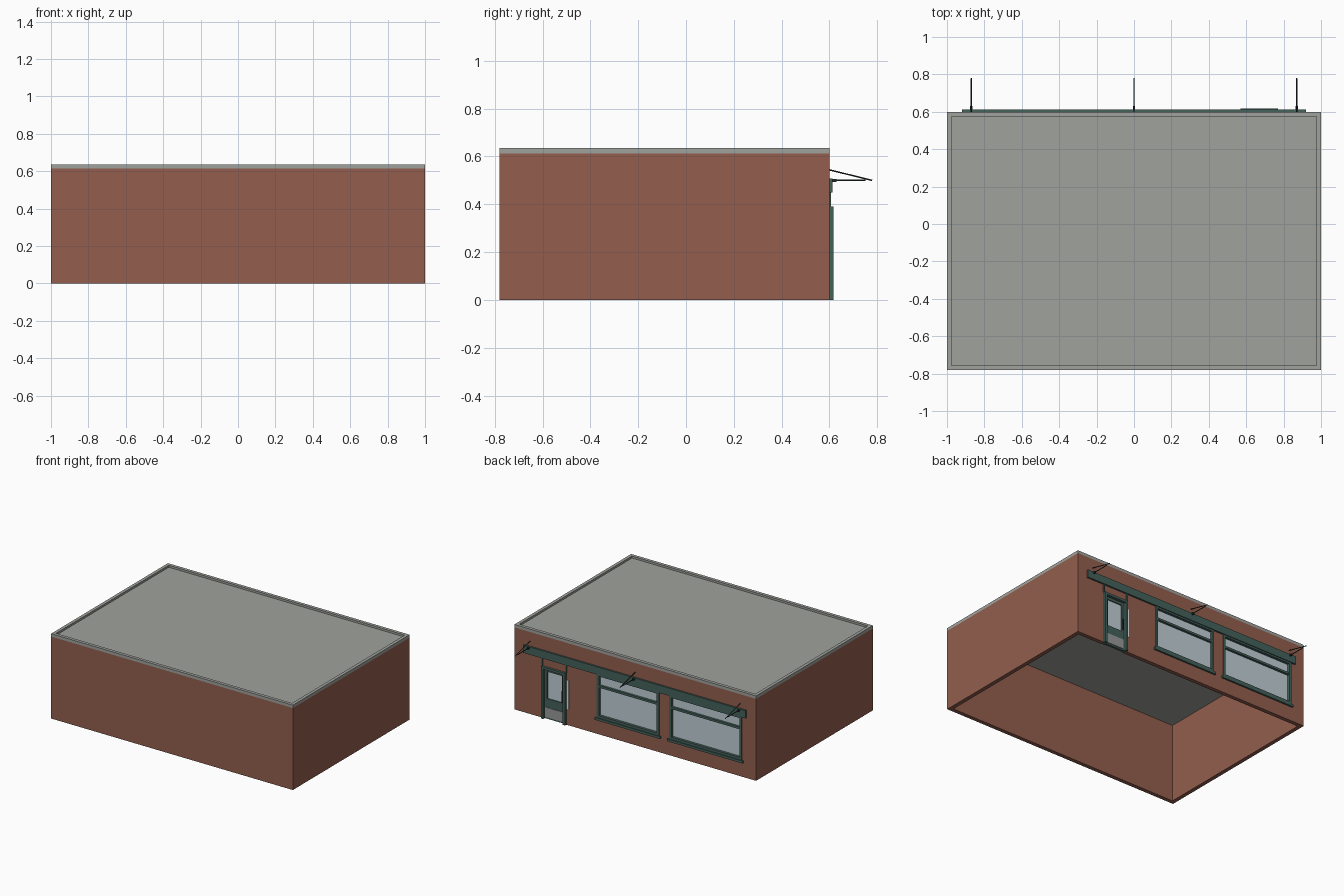
import bpy, math
from mathutils import Vector

if "Cube" in bpy.data.objects:
    bpy.data.objects.remove(bpy.data.objects["Cube"])


def material(name, srgb):
    m = bpy.data.materials.new(name)
    m.diffuse_color = [(c / 255 / 12.92 if c < 11 else ((c / 255 + 0.055) / 1.055) ** 2.4) for c in srgb] + [1]
    m.use_nodes = True
    m.node_tree.nodes["Principled BSDF"].inputs["Base Color"].default_value = m.diffuse_color
    return m


BRICK = material("brick red", (147, 94, 78))
GREY = material("roof grey", (160, 162, 157))
GREEN = material("dark green", (69, 98, 91))
GLASS = material("pale glass", (192, 207, 214))
DARK = material("dark metal", (38, 48, 46))
METAL = material("light metal", (150, 155, 152))
WHITE = material("off white", (240, 242, 240))


def box(name, x, y, z, mat):
    """Box given by (min, max) ranges on each axis."""
    xs, ys, zs = sorted(x), sorted(y), sorted(z)
    v = [(a, b, c) for a in xs for b in ys for c in zs]
    f = [(0, 1, 3, 2), (4, 6, 7, 5), (0, 4, 5, 1), (2, 3, 7, 6), (0, 2, 6, 4), (1, 5, 7, 3)]
    me = bpy.data.meshes.new(name)
    me.from_pydata(v, [], f)
    me.materials.append(mat)
    ob = bpy.data.objects.new(name, me)
    bpy.context.collection.objects.link(ob)
    return ob


def rod(name, a, b, r, mat):
    a, b = Vector(a), Vector(b)
    d = b - a
    bpy.ops.mesh.primitive_cylinder_add(vertices=8, radius=r, depth=d.length, location=(a + b) / 2)
    ob = bpy.context.object
    ob.name = name
    ob.rotation_euler = d.to_track_quat('Z', 'Y').to_euler()
    ob.data.materials.append(mat)
    return ob


def frame(name, x, z, y, w, mat, bottom=True):
    """Rectangular frame of four bars."""
    x0, x1 = sorted(x)
    z0, z1 = z
    box(name + "_jamb", (x0, x0 + w), y, z, mat)
    box(name + "_jamb", (x1 - w, x1), y, z, mat)
    box(name + "_head", (x0 + w, x1 - w), y, (z1 - w, z1), mat)
    if bottom:
        box(name + "_bottom_rail", (x0 + w, x1 - w), y, (z0, z0 + w), mat)


T = 0.03                       # wall thickness
Y0, Y1 = -0.78, 0.60           # front wall and shopfront planes
WALL_TOP, TOP = 0.613, 0.635
WINDOWS = [(-0.20, 0.315), (-0.885, -0.285)]
WIN_Z = (0.125, 0.455)
DOOR_X = (0.57, 0.77)

# Walls, open underneath
box("front_wall", (-1, 1), (Y0, Y0 + T), (0, WALL_TOP), BRICK)
for s in (-1, 1):
    box("side_wall", (s, s * (1 - T)), (Y0 + T, Y1 - T), (0, WALL_TOP), BRICK)
shop = box("shopfront_wall", (-1, 1), (Y1 - T, Y1), (0, WALL_TOP), BRICK)

# Openings cut in the shopfront wall
holes = [(w, WIN_Z) for w in WINDOWS] + [(DOOR_X, (-0.05, 0.385))]
for hx, hz in holes:
    c = box("opening_cutter", hx, (Y1 - 0.1, Y1 + 0.1), hz, BRICK)
    c.hide_render = True
    c.hide_viewport = True
    c.display_type = 'WIRE'
    m = shop.modifiers.new("opening", 'BOOLEAN')
    m.operation, m.object, m.solver = 'DIFFERENCE', c, 'EXACT'

# Roof slab and parapet coping
box("roof", (-1 + T, 1 - T), (Y0 + T, Y1 - T), (0.59, 0.62), GREY)
CW = 0.024
for s in (-1, 1):
    box("side_coping", (s, s * (1 - CW)), (Y0, Y1), (WALL_TOP, TOP), GREY)
for a, b in ((Y0, Y0 + CW), (Y1 - CW, Y1)):
    box("coping", (-1 + CW, 1 - CW), (a, b), (WALL_TOP, TOP), GREY)
box("roof_edge", (-1 + CW, 1 - CW), (Y0 + CW, Y1 - CW), (WALL_TOP, 0.62), GREY)

# Shop windows
for x0, x1 in WINDOWS:
    frame("window_frame", (x0, x1), WIN_Z, (0.575, 0.607), 0.018, GREEN)
    box("window_transom", (x0 + 0.018, x1 - 0.018), (0.578, 0.605), (0.352, 0.368), GREEN)
    box("window_glass", (x0 + 0.01, x1 - 0.01), (0.582, 0.588), (0.135, 0.45), GLASS)
    box("window_sill", (x0 - 0.012, x1 + 0.012), (0.59, 0.613), (0.107, 0.125), GREEN)

# Door with frame, glass, kick plate and handle
frame("door_frame", DOOR_X, (0, 0.39), (0.575, 0.617), 0.018, GREEN, bottom=False)
box("door_bottom_panel", (0.588, 0.752), (0.578, 0.596), (0, 0.14), GREEN)
frame("door_leaf", (0.588, 0.752), (0.13, 0.372), (0.578, 0.596), 0.02, GREEN)
box("door_glass", (0.605, 0.735), (0.582, 0.588), (0.145, 0.355), GLASS)
box("kick_plate", (0.592, 0.748), (0.596, 0.600), (0.012, 0.085), METAL)
rod("door_handle", (0.603, 0.606, 0.16), (0.603, 0.606, 0.24), 0.004, DARK)
for x in DOOR_X:
    box("door_post", (x - 0.006, x + 0.006), (0.597, 0.607), (0.39, 0.452), GREEN)
box("notice_plate", (0.550, 0.566), (0.599, 0.603), (0.12, 0.335), WHITE)

# Fascia beam
box("fascia_beam", (-0.92, 0.92), (0.598, 0.613), (0.45, 0.508), GREEN)

# Awning arms
for x in (-0.87, 0, 0.87):
    rod("arm_bar", (x, 0.60, 0.5), (x, 0.75, 0.5), 0.003, DARK)
    rod("arm_stay", (x, 0.60, 0.544), (x, 0.779, 0.5), 0.003, DARK)
    box("arm_bracket", (x - 0.006, x + 0.006), (0.612, 0.63), (0.494, 0.506), DARK)
